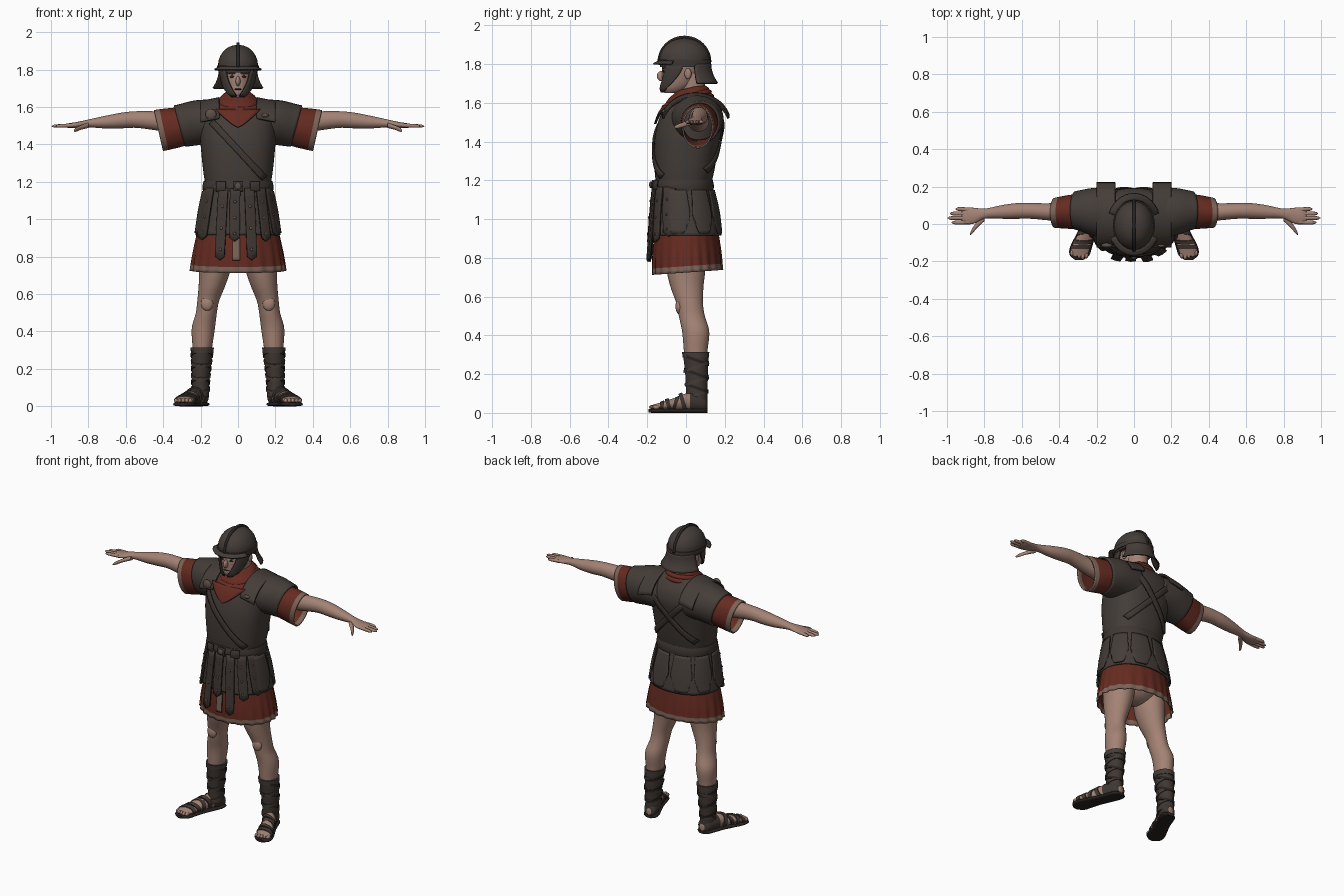
import bpy
import bmesh
from math import sin, cos, pi, radians, copysign
from mathutils import Matrix, Vector

default_cube = bpy.data.objects.get("Cube")
if default_cube:
    bpy.data.objects.remove(default_cube, do_unlink=True)


def material(name, red, green, blue):
    mat = bpy.data.materials.new(name)
    mat.use_nodes = True
    mat.diffuse_color = (red, green, blue, 1)
    shader = mat.node_tree.nodes["Principled BSDF"]
    shader.inputs["Base Color"].default_value = (red, green, blue, 1)
    shader.inputs["Roughness"].default_value = 0.8
    return mat


armour = material("dark armour", .058, .046, .039)
leather = material("brown leather", .05, .038, .032)
edge = material("dark edging", .022, .017, .015)
cloth = material("red cloth", .13, .024, .015)
hem = material("tan hem", .2, .125, .095)
skin = material("skin", .37, .225, .175)
bronze = material("dull bronze", .11, .08, .062)


def finish(name, bm, mats, mirror=False, thick=0, rim=False, angle=45):
    """Turn a bmesh into a smooth shaded object with its modifiers."""
    bmesh.ops.recalc_face_normals(bm, faces=bm.faces)
    mesh = bpy.data.meshes.new(name)
    bm.to_mesh(mesh)
    bm.free()
    for mat in mats:
        mesh.materials.append(mat)
    mesh.shade_smooth()
    mesh.set_sharp_from_angle(angle=radians(angle))
    obj = bpy.data.objects.new(name, mesh)
    bpy.context.collection.objects.link(obj)
    if thick:
        solid = obj.modifiers.new("thickness", "SOLIDIFY")
        solid.thickness, solid.offset = thick, 0
        solid.material_offset_rim = 1 if rim else 0
    if mirror:
        obj.modifiers.new("other side", "MIRROR")
    return obj


def section(rows, t):
    """Smoothly interpolate (position, centre a, centre b, radius a, radius b)."""
    last = len(rows) - 1
    k = max([i for i in range(last) if rows[i][0] <= t], default=0)
    span = rows[k + 1][0] - rows[k][0]
    s = (t - rows[k][0]) / span

    def slope(i, c):
        low, high = rows[max(i - 1, 0)], rows[min(i + 1, last)]
        return (high[c] - low[c]) / (high[0] - low[0]) * span

    out = []
    for c in range(1, len(rows[0])):
        p, q = rows[k][c], rows[k + 1][c]
        out.append(p + slope(k, c) * s * (1 - s) ** 2 + (q - p) * s * s * (3 - 2 * s)
                   - slope(k + 1, c) * s * s * (1 - s))
    return out


def outline(rows, t, angle, grow=0, n=2):
    ca, cb, ra, rb = section(rows, t)
    c, s = cos(angle), sin(angle)
    return (ca, cb, copysign(abs(c) ** (2 / n), c) * max(ra + grow, .001),
            copysign(abs(s) ** (2 / n), s) * max(rb + grow, .001))


def shell(rows, t, angle, grow=0, n=2):
    ca, cb, a, b = outline(rows, t, angle, grow, n)
    return Vector((ca + a, cb + b, t))


def loft(name, rows, mat, axis=2, lo=None, hi=None, grow=0, steps=16, seg=32, n=2,
         shear=0, folds=0, depth=0, band=None, cap=True, thick=0, mirror=False):
    """Skin a body through oval sections along an axis, with optional pleats and a hem."""
    lo = rows[0][0] if lo is None else lo
    hi = rows[-1][0] if hi is None else hi
    bm = bmesh.new()
    rings = []
    for i in range(steps + 1):
        t = lo + (hi - lo) * i / steps
        ring = []
        for j in range(seg):
            angle = 2 * pi * j / seg
            ca, cb, a, b = outline(rows, t, angle, grow, n)
            pleat = 1 + depth * sin(folds * angle + sin(3 * angle)) * (1 - i / steps)
            a, b = a * pleat, b * pleat
            place = t + shear * b
            co = [ca + a, cb + b]
            co.insert(axis, place)
            ring.append(bm.verts.new(co))
        rings.append(ring)
    for i in range(steps):
        for j in range(seg):
            k = (j + 1) % seg
            face = bm.faces.new((rings[i][j], rings[i][k], rings[i + 1][k], rings[i + 1][j]))
            face.material_index = int(bool(band) and band(lo + (hi - lo) * (i + .5) / steps))
    if cap:
        bm.faces.new(rings[0])
        bm.faces.new(rings[-1])
    return finish(name, bm, [mat, hem], mirror, thick)


def patch(name, func, mat, nu=8, nv=8, thick=.008, mirror=False):
    """Bend a thin plate with dark edges through func(u, v)."""
    bm = bmesh.new()
    grid = [[bm.verts.new(func(i / nu, j / nv)) for j in range(nv + 1)] for i in range(nu + 1)]
    for i in range(nu):
        for j in range(nv):
            bm.faces.new((grid[i][j], grid[i + 1][j], grid[i + 1][j + 1], grid[i][j + 1]))
    return finish(name, bm, [mat, edge], mirror, thick, rim=True)


def ball(name, place, size, mat, mirror=False):
    bm = bmesh.new()
    bmesh.ops.create_uvsphere(bm, u_segments=16, v_segments=10, radius=1,
                              matrix=Matrix.Translation(place) @ Matrix.Diagonal((*size, 1)))
    return finish(name, bm, [mat], mirror, angle=80)


def on_front(rows, x, z, side=-1, lift=.006, n=2):
    """Point on the front (-1) or back (+1) of a body at the given x and z."""
    ca, cb, ra, rb = section(rows, z)
    reach = max(1 - abs((x - ca) / ra) ** n, .02) ** (1 / n)
    return Vector((x, cb + side * (rb * reach + lift), z))


# Torso armour with short sleeves
TORSO = [(1.17, 0, -.013, .172, .14), (1.25, 0, -.008, .185, .154), (1.4, 0, .005, .2, .168),
         (1.5, 0, .024, .205, .168), (1.57, 0, .034, .2, .145), (1.62, 0, .045, .165, .1),
         (1.655, 0, .05, .08, .06)]
loft("torso_armour", TORSO, armour, n=2.4, seg=48, steps=24)
SLEEVE = [(.08, .05, 1.515, .13, .12), (.2, .063, 1.517, .125, .112),
          (.3, .072, 1.5, .1, .105), (.34, .07, 1.495, .09, .104)]
loft("armour_sleeves", SLEEVE, armour, axis=0, hi=.312, shear=.28, cap=False,
     thick=.012, mirror=True)
CUFF = [(.27, .068, 1.5, .092, .096), (.36, .064, 1.485, .085, .103), (.425, .06, 1.474, .076, .106)]
loft("tunic_sleeves", CUFF, cloth, axis=0, shear=.22, cap=False, thick=.008,
     band=lambda x: x > .4, folds=-7, depth=.02, mirror=True)


# Shoulder plates, fastening and baldric straps
def shoulder(u, v):
    a = radians(18 + 144 * v)
    return Vector((.1 + .1 * u, .05 - .178 * cos(a), 1.49 + .157 * sin(a) - .02 * u))


patch("shoulder_plates", shoulder, armour, nv=16, thick=.012, mirror=True)
ball("shoulder_disc", (-.145, -.115, 1.56), (.03, .014, .03), bronze)
ball("shoulder_hook", (.145, -.115, 1.555), (.02, .01, .01), bronze)


def strap(name, start, end, side, width=.035):
    a, b = Vector(start), Vector(end)
    across = Vector((a.y - b.y, b.x - a.x)).normalized() * width

    def place(u, v):
        p = a.lerp(b, u) + across * (v - .5)
        return on_front(TORSO, p.x, p.y, side, n=2.4)
    patch(name, place, leather, nu=16, nv=3, thick=.01)


strap("chest_strap", (-.14, 1.52), (.14, 1.22), -1)
strap("back_strap_left", (.15, 1.56), (-.15, 1.25), 1)
strap("back_strap_right", (-.15, 1.56), (.15, 1.25), 1)

# Neck scarf
loft("neck", [(1.55, 0, .045, .065, .065), (1.63, 0, .035, .06, .062),
              (1.75, 0, .03, .062, .07)], skin)
for i, (z, y, wide, deep) in enumerate([(1.605, .008, .135, .135), (1.63, .014, .115, .118),
                                       (1.65, .02, .094, .098)]):
    roll = [(z - .028, 0, y, wide - .015, deep - .015), (z, 0, y, wide, deep),
            (z + .028, 0, y, wide - .03, deep - .03)]
    loft(f"scarf_fold_{i + 1}", roll, cloth, steps=8, shear=.24, folds=5, depth=.03)
patch("scarf_point", lambda u, v: on_front(TORSO, (u - .5) * .24 * (1 - v) ** .8, 1.585 - .095 * v,
                                           lift=.012, n=2.4), cloth, thick=.012)

# Tunic skirt, armour skirt and belt
SKIRT = [(.725, 0, .008, .252, .178), (.82, 0, .004, .238, .174), (.95, 0, 0, .212, .16)]
loft("tunic_skirt", SKIRT, cloth, seg=120, steps=14, folds=22, depth=.022, shear=.07,
     band=lambda z: z < .755, cap=False, thick=.006)
DRAPE = [(.72, 0, 0, .26, .192), (.92, 0, 0, .222, .178), (1.05, 0, -.004, .202, .164),
         (1.17, 0, -.012, .176, .144)]
loft("armour_skirt", DRAPE, armour, lo=.915, n=2.2, cap=False, thick=.01)
BELT = [(1.145, 0, -.012, .187, .153), (1.175, 0, -.013, .19, .157), (1.205, 0, -.013, .184, .15)]
loft("belt", BELT, leather, n=2.2, steps=4)


def flap(middle):
    def place(u, v):
        rounded = 1 - .35 * abs(2 * u - 1) ** 6 * v
        width = radians(32 + 8 * v) * (1 - .25 * v ** 8)
        return shell(DRAPE, 1.15 - .225 * v * rounded, middle + (u - .5) * width, .008, 2.2)
    return place


for i in range(6):
    patch(f"skirt_flap_{i + 1}", flap(radians(-12 + 40.8 * i)), armour, nu=12, nv=12)


# Hanging strips on the front, with studs, and buckle
def hanging(x, bottom, width):
    def place(u, v):
        tip = .02 * (1 - abs(2 * u - 1)) * v
        z = 1.165 + (bottom - 1.165) * v - tip
        return on_front(DRAPE, x * (1 + .25 * v) + (u - .5) * width, z, lift=.014, n=2.2)
    return place


strips = [(-.155, .91, .05), (-.078, .80, .05), (-.015, .9, .055), (.06, .80, .052),
          (.12, .9, .045), (.165, .93, .035)]
for i, (x, bottom, width) in enumerate(strips):
    patch(f"front_strip_{i + 1}", hanging(x, bottom, width), leather, thick=.012)
    for level in (.25, .55, .85):
        ball(f"strip_{i + 1}_stud", hanging(x, bottom, width)(.5, level) - Vector((0, .006, 0)),
             (.008, .005, .008), bronze)
patch("tunic_tail", lambda u, v: on_front(DRAPE, -.01 + (u - .5) * .04, .9 - .12 * v, lift=-.002),
      hem)
for x in (-.09, 0, .09):
    patch("belt_plate", lambda u, v: on_front(BELT, x + (u - .5) * .05, 1.15 + .05 * v, n=2.2),
          leather, thick=.009)
ball("belt_buckle", (0, -.182, 1.177), (.018, .008, .018), bronze)

# Arms, hands and fingers
ARM = [(.28, .065, 1.505, .055, .055), (.45, .065, 1.527, .046, .05), (.55, .07, 1.533, .042, .044),
       (.62, .07, 1.528, .042, .042), (.7, .065, 1.52, .037, .035), (.8, .055, 1.512, .027, .021),
       (.86, .044, 1.504, .043, .016), (.91, .044, 1.5, .043, .012), (.925, .044, 1.5, .03, .005)]
loft("arms", ARM, skin, axis=0, steps=40, mirror=True)
for name, y, tip in [("index", .008, .975), ("middle", .032, .996), ("ring", .056, .985),
                     ("little", .08, .955)]:
    rows = [(.88, y * .9 + .004, 1.502, .012, .011), (.93, y, 1.5, .0105, .01),
            (tip - .012, y, 1.498, .009, .008), (tip, y, 1.497, .002, .002)]
    loft(f"{name}_fingers", rows, skin, axis=0, seg=10, steps=10, mirror=True)
THUMB = [(.8, .035, 1.502, .02, .014), (.84, -.005, 1.49, .018, .012),
         (.87, -.045, 1.477, .012, .01), (.878, -.058, 1.473, .003, .003)]
loft("thumbs", THUMB, skin, axis=0, seg=12, steps=12, mirror=True)

# Legs and hips
LEG = [(.05, .2, .055, .04, .05), (.12, .2, .055, .04, .049), (.2, .197, .055, .044, .053),
       (.31, .191, .05, .052, .06), (.42, .185, .05, .062, .07), (.5, .169, .03, .056, .067),
       (.56, .16, .02, .058, .068), (.65, .138, .005, .072, .085), (.74, .123, 0, .086, .1),
       (.95, .11, 0, .1, .11)]
loft("legs", LEG, skin, steps=40, mirror=True)
ball("kneecaps", (.165, -.036, .55), (.033, .018, .04), skin, mirror=True)
ball("hips", (0, .01, .88), (.17, .125, .13), skin)

# Boots with wrapped straps
loft("boots", LEG, leather, hi=.31, grow=.006, mirror=True)
loft("boot_tops", LEG, armour, lo=.285, hi=.315, grow=.01, steps=3, mirror=True)
for i in range(6):
    z = .085 + .036 * i
    loft(f"boot_wrap_{i + 1}", LEG, edge if i % 2 else armour, lo=z, hi=z + .016, grow=.011,
         steps=2, shear=.35 * (-1) ** i, mirror=True)

# Sandalled feet
FOOT = [(-.17, .291, .03, .042, .012), (-.13, .285, .034, .05, .02), (-.06, .258, .044, .044, .033),
        (0, .23, .055, .041, .045), (.06, .206, .053, .042, .045), (.1, .197, .045, .033, .035),
        (.112, .195, .04, .015, .02)]
loft("feet", FOOT, skin, axis=1, steps=24, mirror=True)
SOLE = [(y, x, .011, width + .009, .011) for y, x, z, width, height in FOOT]
SOLE.insert(0, (-.193, .293, .011, .02, .009))
loft("soles", SOLE, edge, axis=1, n=3, steps=24, mirror=True)
loft("heel_guards", FOOT, leather, axis=1, lo=.02, hi=.11, grow=.005, mirror=True)
for y, lean in [(-.135, .1), (-.1, -.3), (-.065, .3), (-.025, -.3)]:
    loft("sandal_straps", FOOT, leather, axis=1, lo=y, hi=y + .02, grow=.006,
         steps=3, shear=lean, mirror=True)
for i in range(5):
    ball(f"toe_{i + 1}", (.255 + .019 * i, -.172 + .006 * abs(i - 1), .03), (.011, .018, .012),
         skin, mirror=True)

# Head and face
HEAD = [(1.65, 0, -.065, .032, .045), (1.67, 0, -.055, .052, .068), (1.7, 0, -.038, .066, .086),
        (1.76, 0, -.024, .08, .1), (1.83, 0, -.012, .085, .105)]
loft("head", HEAD, skin)
ball("nose", (0, -.126, 1.738), (.013, .024, .027), skin)
ball("mouth", (0, -.121, 1.695), (.022, .005, .004), edge)
ball("eyes", (.031, -.116, 1.762), (.014, .005, .006), edge, mirror=True)
ball("brows", (.032, -.117, 1.78), (.022, .008, .005), bronze, mirror=True)
ball("ears", (.083, .01, 1.75), (.01, .018, .028), skin, mirror=True)

# Helmet with crest ridge, visor, nape guard and cheek guards
DOME = [(1.785, 0, -.006, .105, .128), (1.82, 0, -.008, .107, .13), (1.86, 0, -.008, .1, .122),
        (1.9, 0, -.008, .076, .092), (1.924, 0, -.008, .042, .052), (1.934, 0, -.008, .004, .004)]
loft("helmet_dome", DOME, armour, steps=24)
loft("helmet_band", DOME, leather, lo=1.795, hi=1.822, grow=.006, steps=3)
patch("helmet_visor", lambda u, v: shell(DOME, 1.815 - .015 * v, radians(-155 + 130 * u), .032 * v),
      armour, nu=16, nv=3)
patch("helmet_crest", lambda u, v: Vector(((v - .5) * .014, -.008 - .131 * cos(pi * u),
                                           1.81 + .128 * sin(pi * u))), edge, nu=24, nv=2, thick=.016)


def nape(u, v):
    a = radians(20 + 140 * u)
    flare = .036 * v * v
    return Vector(((.105 + flare) * cos(a), (.126 + flare) * sin(a), 1.8 - .1 * v))


def cheek(u, v):
    front = radians(-48 - 34 * (1 - v) ** 2)
    back = radians(2 - 50 * (1 - v) ** 2)
    return shell(HEAD, 1.657 + .138 * v, front + (back - front) * u, .011)


patch("nape_guard", nape, armour, nu=16, thick=.009)
patch("cheek_guards", cheek, armour, thick=.012, mirror=True)
